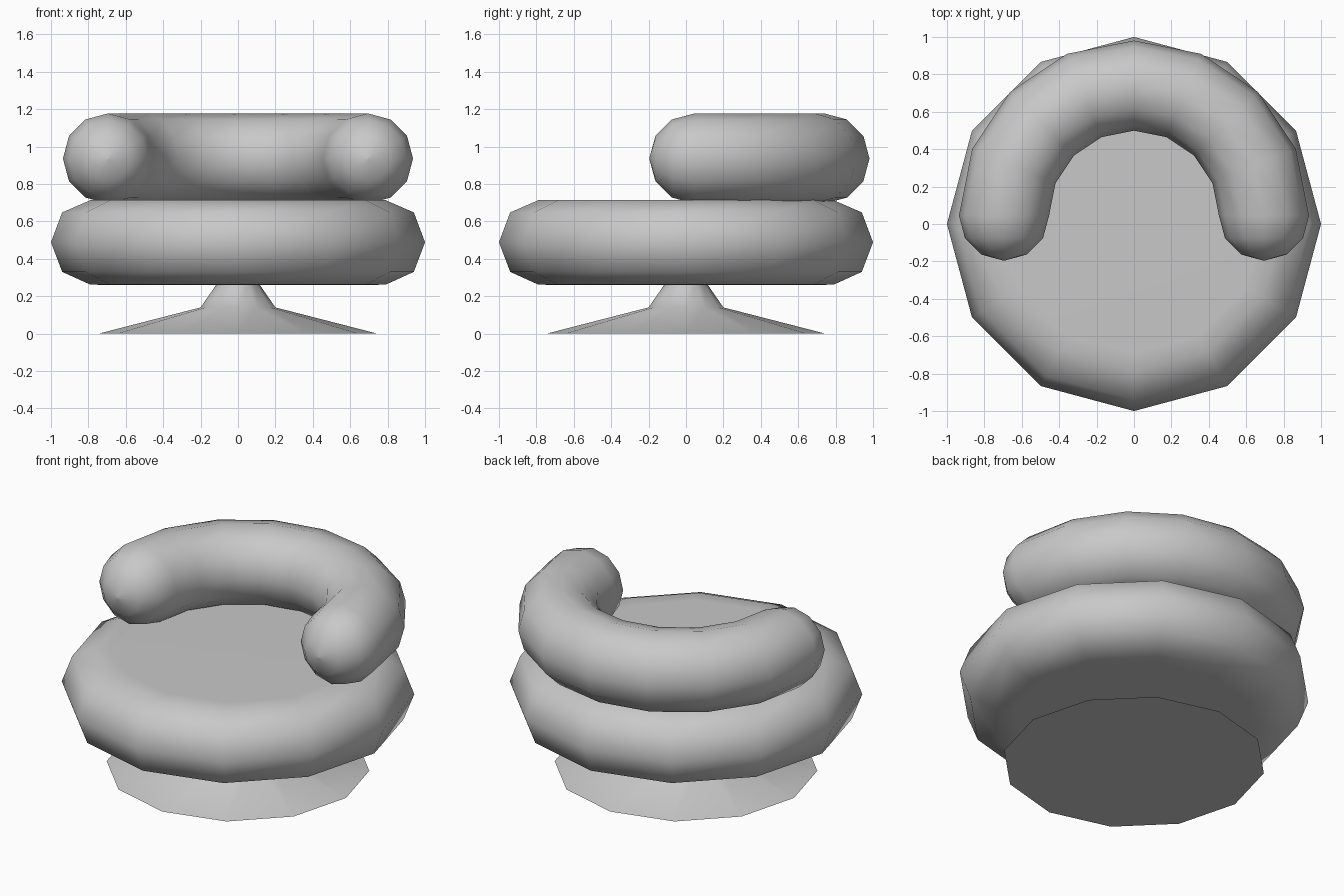
import bpy, bmesh
from math import sin, cos, pi, radians
from mathutils import Vector

cube = bpy.data.objects.get("Cube")
if cube:
    bpy.data.objects.remove(cube, do_unlink=True)

SIDES = 12

grey = bpy.data.materials.new("soft grey")
grey.use_nodes = True
colour = (0.58, 0.58, 0.58, 1)
grey.diffuse_color = colour
grey.node_tree.nodes["Principled BSDF"].inputs["Base Color"].default_value = colour


def loft(name, rings):
    """Skin a list of point rings and cap both ends."""
    bm = bmesh.new()
    loops = [[bm.verts.new(p) for p in ring] for ring in rings]
    for a, b in zip(loops, loops[1:]):
        for i in range(SIDES):
            j = (i + 1) % SIDES
            bm.faces.new((a[i], a[j], b[j], b[i]))
    bm.faces.new(loops[0][::-1])
    bm.faces.new(loops[-1])
    bmesh.ops.remove_doubles(bm, verts=bm.verts, dist=0.001)
    bmesh.ops.recalc_face_normals(bm, faces=bm.faces)
    mesh = bpy.data.meshes.new(name)
    bm.to_mesh(mesh)
    bm.free()
    mesh.materials.append(grey)
    obj = bpy.data.objects.new(name, mesh)
    bpy.context.collection.objects.link(obj)
    bpy.ops.object.select_all(action='DESELECT')
    obj.select_set(True)
    bpy.context.view_layer.objects.active = obj
    bpy.ops.object.shade_smooth_by_angle(angle=radians(60))
    return obj


def lathe(name, profile):
    """Turn a (radius, height) profile around the z axis."""
    angles = [2 * pi * i / SIDES for i in range(SIDES)]
    return loft(name, [[(r * cos(a), r * sin(a), z) for a in angles] for r, z in profile])


# Flared pedestal
lathe("pedestal", [(0.745, 0), (0.2, 0.14), (0.11, 0.27), (0.11, 0.3)])

# Puffy round seat cushion
lathe("seat", [(0.69, 0.26), (0.79, 0.262), (0.94, 0.33), (1.0, 0.488),
               (0.94, 0.648), (0.79, 0.713), (0.69, 0.715)])

# Half-ring backrest with rounded arm ends
RING, TUBE, CENTRE = 0.695, 0.241, Vector((0, 0.045, 0.936))


def section(angle, radius, push):
    """Tube cross-section at an angle round the backrest, pushed along y."""
    out = Vector((cos(angle), sin(angle), 0))
    hub = CENTRE + out * RING + Vector((0, push, 0))
    return [hub + out * radius * cos(t) + Vector((0, 0, radius * sin(t)))
            for t in (2 * pi * i / SIDES for i in range(SIDES))]


def cap(angle):
    """Rounded end rings, from near the tip towards the tube."""
    return [section(angle, TUBE * cos(radians(d)), -TUBE * sin(radians(d)))
            for d in (89.5, 60, 30)]


arc = [section(pi * i / 8, TUBE, 0) for i in range(9)]
loft("backrest", cap(0) + arc + cap(pi)[::-1])
